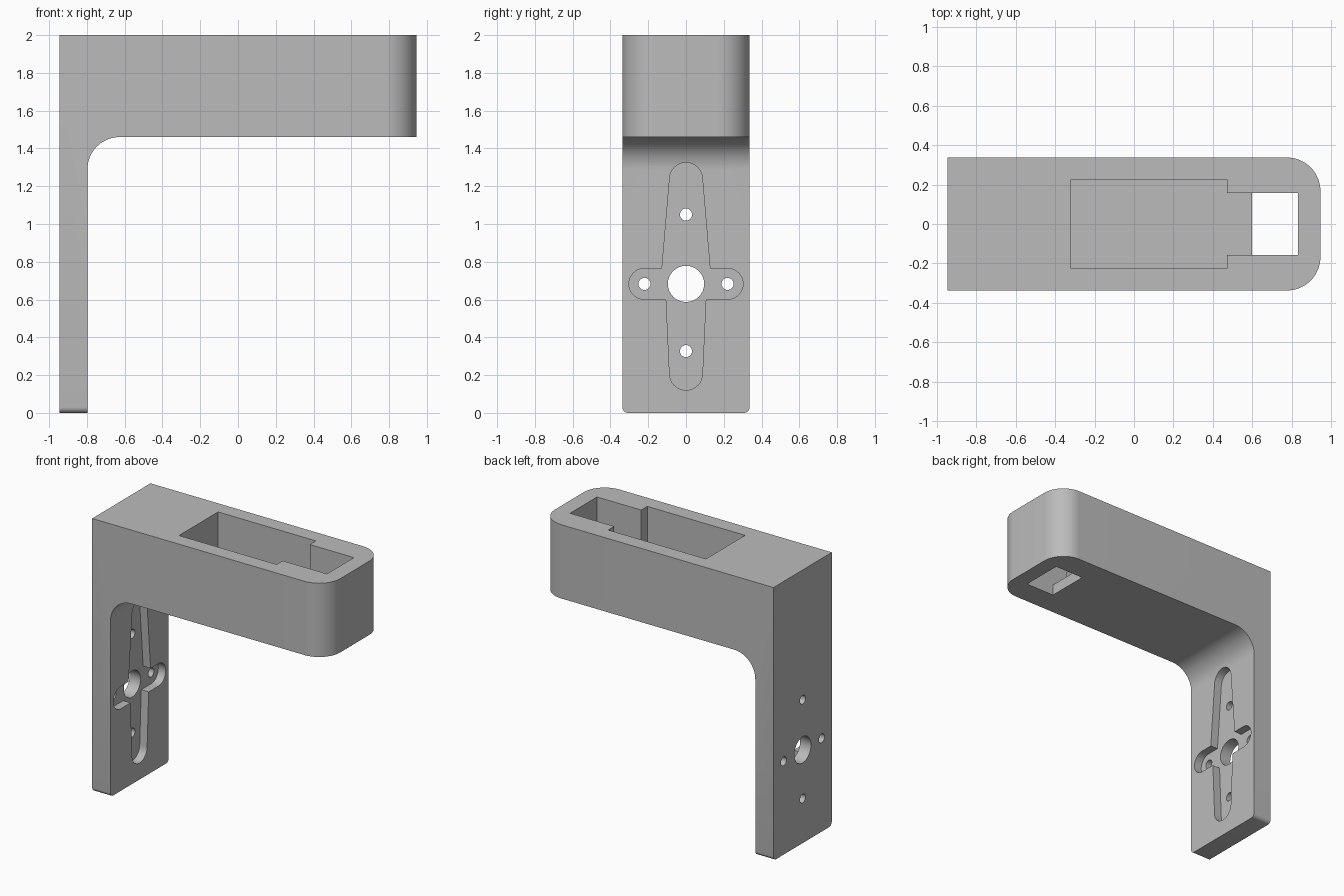
import bpy, bmesh
from math import sin, cos, pi
from mathutils import Vector

cube = bpy.data.objects.get("Cube")
if cube:
    bpy.data.objects.remove(cube, do_unlink=True)

grey = bpy.data.materials.new("plain_grey")
grey.use_nodes = True
grey.diffuse_color = (0.5, 0.5, 0.5, 1)
grey.node_tree.nodes["Principled BSDF"].inputs["Base Color"].default_value = (0.5, 0.5, 0.5, 1)


def prism(bm, points, depth):
    """Extrude a closed outline along a vector."""
    face = bm.faces.new([bm.verts.new(p) for p in points])
    new = bmesh.ops.extrude_face_region(bm, geom=[face])["geom"]
    bmesh.ops.translate(bm, vec=depth, verts=[v for v in new if isinstance(v, bmesh.types.BMVert)])
    bmesh.ops.recalc_face_normals(bm, faces=bm.faces[:])


def make_object(name, bm):
    mesh = bpy.data.meshes.new(name)
    bm.to_mesh(mesh)
    bm.free()
    mesh.materials.append(grey)
    obj = bpy.data.objects.new(name, mesh)
    bpy.context.collection.objects.link(obj)
    return obj


def round_edges(bm, test, radius, segments):
    edges = [e for e in bm.edges if test(*(v.co for v in e.verts))]
    bmesh.ops.bevel(bm, geom=edges, offset=radius, segments=segments, profile=0.5, affect='EDGES')


def arc(cy, cz, r, start, end, steps):
    angles = [start + (end - start) * i / steps for i in range(steps + 1)]
    return [(cy + r * cos(a), cz + r * sin(a)) for a in angles]


L, W, TOP, UNDER, LEG = 0.945, 0.337, 2.0, 1.46, -0.797
HUB = 0.683

# L-shaped body with rounded arm end, inner corner and foot corners
bm = bmesh.new()
outline = [(-L, 0), (LEG, 0), (LEG, UNDER), (L, UNDER), (L, TOP), (-L, TOP)]
prism(bm, [(x, -W, z) for x, z in outline], Vector((0, 2 * W, 0)))
round_edges(bm, lambda a, b: min(a.x, b.x) > L - 0.01 and abs(a.z - b.z) > 0.1, 0.17, 16)
round_edges(bm, lambda a, b: all(abs(c.x - LEG) < 0.01 and abs(c.z - UNDER) < 0.01 for c in (a, b)), 0.17, 16)
round_edges(bm, lambda a, b: max(a.z, b.z) < 0.01 and abs(a.x - b.x) > 0.1, 0.03, 6)
body = make_object("bracket_body", bm)

cutters = []


def cutter(name, points, depth):
    bm = bmesh.new()
    prism(bm, points, Vector(depth))
    obj = make_object(name, bm)
    obj.hide_render = True
    cutters.append(obj)


# Stepped pocket in the arm, with an opening through its floor
half = [(-0.32, 0.226), (0.472, 0.226), (0.472, 0.156), (0.83, 0.156)]
pocket = half + [(x, -y) for x, y in reversed(half)]
cutter("pocket_cutter", [(x, y, 1.54) for x, y in pocket], (0, 0, 0.6))
opening = [(0.597, -0.156), (0.83, -0.156), (0.83, 0.156), (0.597, 0.156)]
cutter("opening_cutter", [(x, y, 1.3) for x, y in opening], (0, 0, 0.5))

# Cross-shaped recess on the inner face of the leg
right = arc(0, 0.207, 0.087, -pi / 2, 0, 8) + [(0.105, 0.601)]
right += arc(0.22, HUB, 0.082, -pi / 2, pi / 2, 16) + [(0.127, 0.765)]
right += arc(0, 1.238, 0.087, 0, pi / 2, 8)
cross = right + [(-y, z) for y, z in reversed(right[1:-1])]
cutter("recess_cutter", [(LEG - 0.06, y, z) for y, z in cross], (0.3, 0, 0))

# Shaft hole and four screw holes through the leg
for y, z, r in [(0, HUB, 0.096), (0.22, HUB, 0.032), (-0.22, HUB, 0.032),
                (0, 1.05, 0.032), (0, 0.327, 0.032)]:
    ring = arc(y, z, r, 0, 2 * pi, 32)[:-1]
    cutter("hole_cutter", [(-1.1, cy, cz) for cy, cz in ring], (0.5, 0, 0))

for c in cutters:
    mod = body.modifiers.new(c.name, 'BOOLEAN')
    mod.operation, mod.solver, mod.object = 'DIFFERENCE', 'EXACT', c

# Apply the cuts, remove the cutters and smooth the round surfaces
bpy.ops.object.select_all(action='DESELECT')
body.select_set(True)
bpy.context.view_layer.objects.active = body
for mod in list(body.modifiers):
    bpy.ops.object.modifier_apply(modifier=mod.name)
for c in cutters:
    bpy.data.objects.remove(c, do_unlink=True)
bpy.ops.object.shade_smooth_by_angle(angle=pi / 6)
